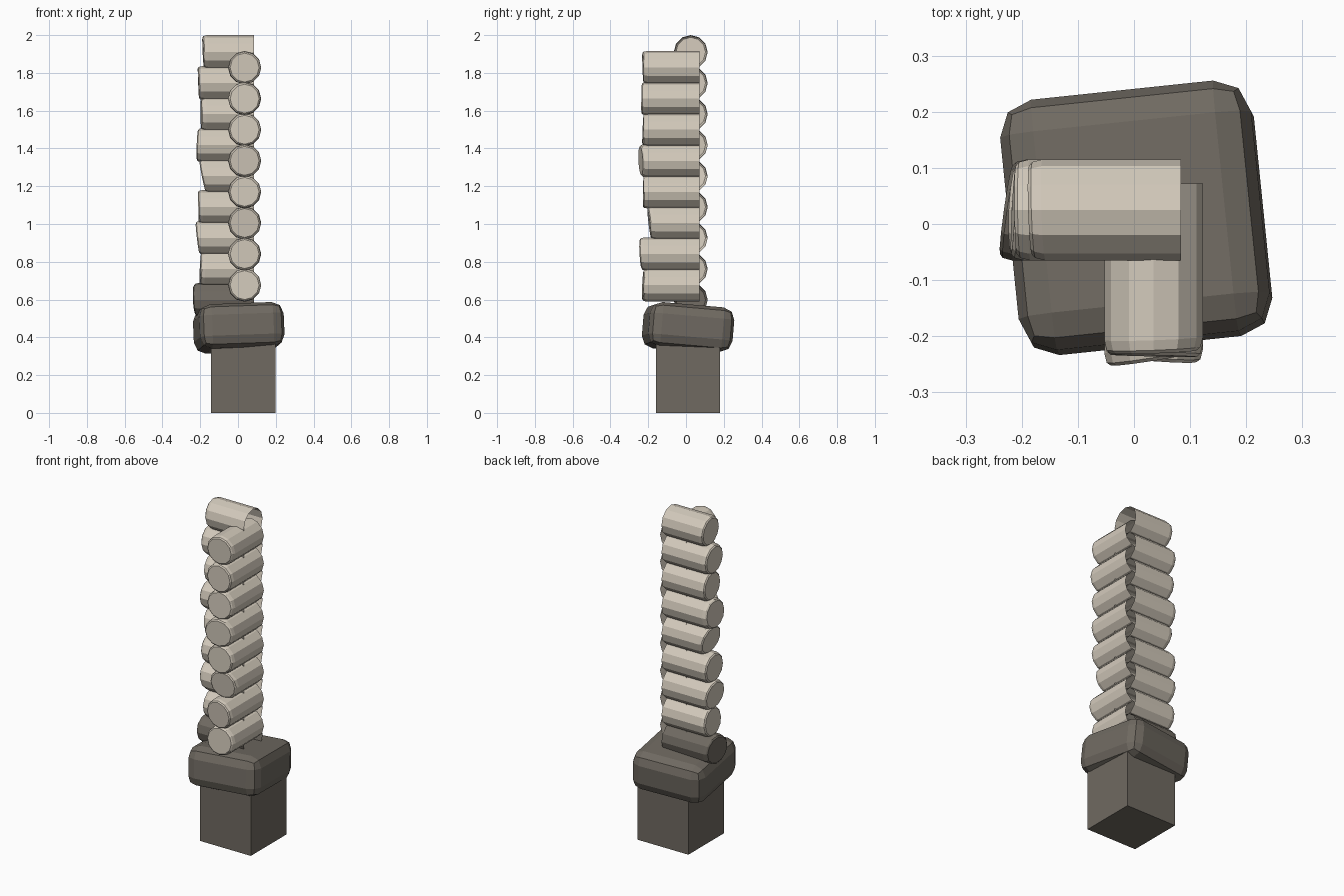
import bpy, bmesh, math, random
from mathutils import Matrix, Euler

if "Cube" in bpy.data.objects:
    bpy.data.objects.remove(bpy.data.objects["Cube"])

random.seed(4)


def material(name, rgb):
    m = bpy.data.materials.new(name)
    m.diffuse_color = (*rgb, 1)
    m.use_nodes = True
    m.node_tree.nodes["Principled BSDF"].inputs["Base Color"].default_value = m.diffuse_color
    return m


LIGHT = material("pale tan", (0.65, 0.59, 0.50))
DARK = material("dark taupe", (0.16, 0.143, 0.12))


def finish(bm, name, mat):
    bmesh.ops.recalc_face_normals(bm, faces=bm.faces[:])
    me = bpy.data.meshes.new(name)
    bm.to_mesh(me)
    bm.free()
    me.materials.append(mat)
    ob = bpy.data.objects.new(name, me)
    bpy.context.collection.objects.link(ob)
    return ob


def log(name, axis, side, z, inner, outer, tilt_side, tilt_z, mat, r=0.09, n=12):
    """Log open at its inner end, with a chamfered, slightly slanted outer end."""
    bm = bmesh.new()
    rings = []
    for u, rad, slant in ((inner, r, 0), (outer + 0.024, r, 1),
                          (outer + 0.006, r * 0.95, 1), (outer, r * 0.87, 1)):
        ring = []
        for i in range(n):
            a = 2 * math.pi * i / n
            h, v = rad * math.cos(a), rad * math.sin(a)
            w = u + slant * (tilt_side * h + tilt_z * v)
            co = (w, side + h, z + v) if axis == "x" else (side + h, w, z + v)
            ring.append(bm.verts.new(co))
        rings.append(ring)
    for a, b in zip(rings, rings[1:]):
        for i in range(n):
            j = (i + 1) % n
            bm.faces.new((a[i], a[j], b[j], b[i]))
    bm.faces.new(rings[-1])
    return finish(bm, name, mat)


# square foot
bm = bmesh.new()
bmesh.ops.create_cube(bm, size=1, matrix=Matrix.Translation((0.028, 0.01, 0.21))
                      @ Matrix.Diagonal((0.34, 0.34, 0.42, 1)))
finish(bm, "foot_block", DARK)

# tilted, rounded collar block
bm = bmesh.new()
bmesh.ops.create_cube(bm, size=1, matrix=Matrix.Diagonal((0.45, 0.45, 0.235, 1)))
bmesh.ops.bevel(bm, geom=bm.edges[:], offset=0.062, segments=2, profile=0.5,
                affect='EDGES')
rot = Euler((math.radians(-5), math.radians(-2), math.radians(6))).to_matrix().to_4x4()
bmesh.ops.transform(bm, matrix=Matrix.Translation((0.004, 0.011, 0.45)) @ rot,
                    verts=bm.verts[:])
finish(bm, "collar_block", DARK)

# logs pointing left, top to bottom; the lowest is dark
left_ends = (-0.185, -0.21, -0.195, -0.215, -0.188, -0.21, -0.214, -0.20, -0.228)
left_tilt = {4: (0.05, -0.2), 6: (0.05, -0.12), 8: (0.14, -0.05)}
for k, end in enumerate(left_ends):
    ts, tz = left_tilt.get(k, (random.uniform(-.06, .06), random.uniform(-.06, .06)))
    log(f"left_log_{k + 1}", "x", 0.025, 1.91 - 0.164 * k, 0.084, end, ts, tz,
        DARK if k == 8 else LIGHT)

# logs pointing forward, stacked between the left ones
front_ends = (-0.228, -0.235, -0.228, -0.24, -0.227, -0.195, -0.24, -0.228)
front_tilt = {3: (0.16, -0.05), 5: (0.05, -0.12), 6: (-0.08, -0.06)}
for k, end in enumerate(front_ends):
    ts, tz = front_tilt.get(k, (random.uniform(-.06, .06), random.uniform(-.06, .06)))
    log(f"front_log_{k + 1}", "y", 0.035, 1.828 - 0.1645 * k, 0.072, end, ts, tz,
        LIGHT, r=0.088)
